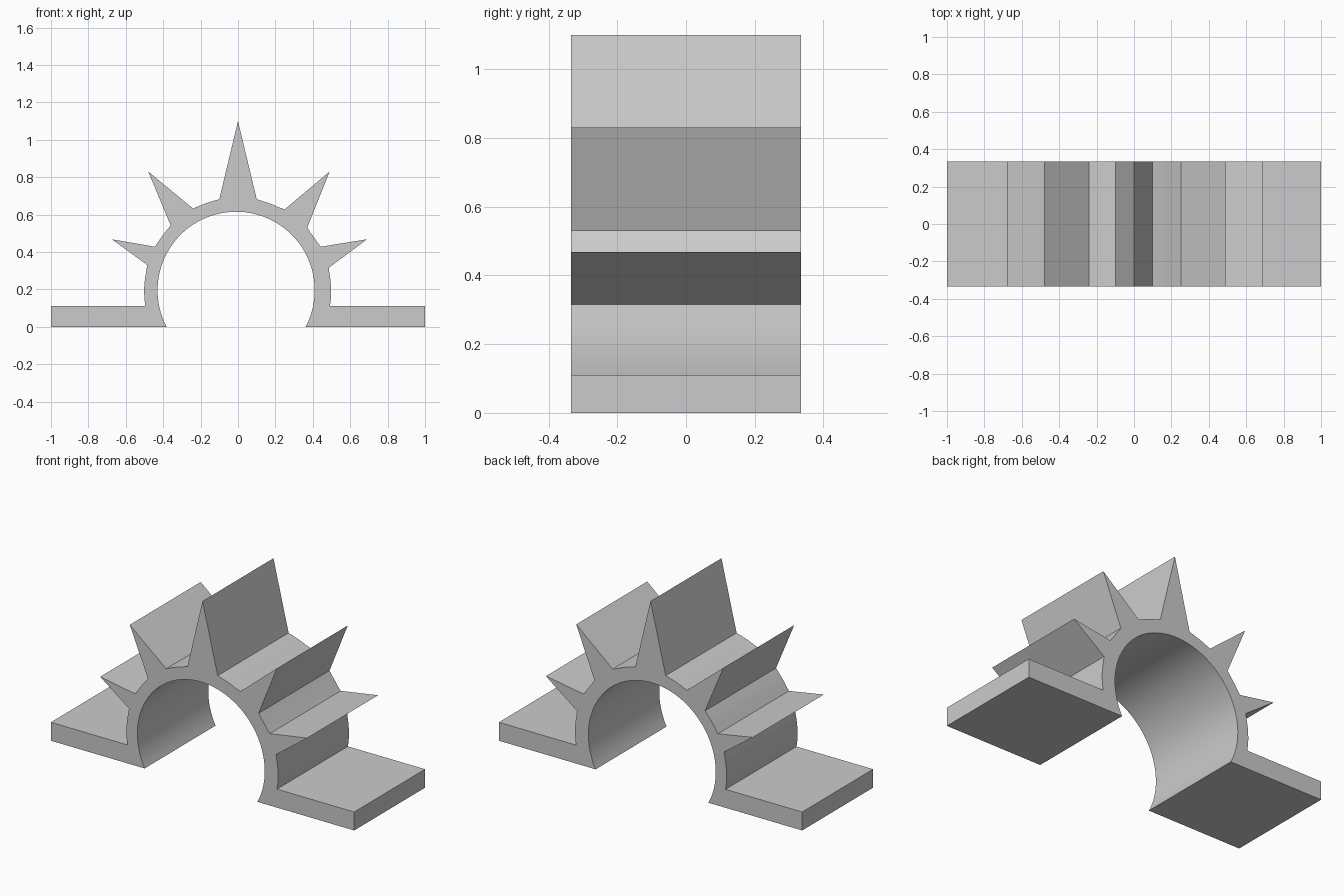
import bpy, bmesh, math
from mathutils import Vector

cube = bpy.data.objects.get("Cube")
if cube:
    bpy.data.objects.remove(cube, do_unlink=True)

DEPTH = 0.668
BASE_HEIGHT = 0.11
OUTER = (Vector((-0.002, 0.19)), 0.5)
INNER = (Vector((-0.01, 0.195)), 0.42)

# Spikes from left to right: foot, tip, foot
SPIKES = [
    ((-0.485, 0.33), (-0.675, 0.468), (-0.445, 0.428)),
    ((-0.36, 0.542), (-0.48, 0.83), (-0.24, 0.632)),
    ((-0.10, 0.682), (0.0, 1.10), (0.10, 0.682)),
    ((0.25, 0.628), (0.49, 0.83), (0.37, 0.53)),
    ((0.443, 0.428), (0.69, 0.468), (0.485, 0.315)),
]


def arc(circle, start, end, step=4):
    """Points along a circle between two outline points, both included."""
    centre, radius = circle
    a, b = (Vector(p) - centre for p in (start, end))
    t0, t1 = math.atan2(a.y, a.x), math.atan2(b.y, b.x)
    # the open side of the arch faces down, so measure angles from there
    t0, t1 = ((t + math.pi / 2) % math.tau - math.pi / 2 for t in (t0, t1))
    n = max(2, round(abs(t1 - t0) / math.radians(step)))
    middle = [centre + radius * Vector((math.cos(t), math.sin(t)))
              for t in (t0 + (t1 - t0) * i / n for i in range(1, n))]
    return [Vector(start), *middle, Vector(end)]


# Outline: left flange, spiked outer arc, right flange, smooth inner arc
outline = [Vector((-1, 0)), Vector((-1, BASE_HEIGHT))]
last = (-0.495, BASE_HEIGHT)
for foot, tip, next_foot in SPIKES:
    outline += arc(OUTER, last, foot) + [Vector(tip)]
    last = next_foot
outline += arc(OUTER, last, (0.491, BASE_HEIGHT))
outline += [Vector((1, BASE_HEIGHT)), Vector((1, 0))]
outline += arc(INNER, (0.362, 0), (-0.382, 0), 3)

# Extrude the outline from front to back
bm = bmesh.new()
front = bm.faces.new([bm.verts.new((p.x, -DEPTH / 2, p.y)) for p in outline])
back = bmesh.ops.extrude_face_region(bm, geom=[front], use_keep_orig=True)
bmesh.ops.translate(bm, vec=(0, DEPTH, 0),
                    verts=[v for v in back["geom"] if isinstance(v, bmesh.types.BMVert)])
bmesh.ops.recalc_face_normals(bm, faces=bm.faces)
mesh = bpy.data.meshes.new("spiked_arch")
bm.to_mesh(mesh)
bm.free()

# Plain grey material
grey = bpy.data.materials.new("light_grey")
grey.use_nodes = True
colour = (0.6, 0.6, 0.6, 1)
grey.diffuse_color = colour
grey.node_tree.nodes["Principled BSDF"].inputs["Base Color"].default_value = colour
mesh.materials.append(grey)

arch = bpy.data.objects.new("spiked_arch", mesh)
bpy.context.collection.objects.link(arch)
bpy.ops.object.select_all(action="DESELECT")
arch.select_set(True)
bpy.context.view_layer.objects.active = arch
bpy.ops.object.shade_smooth_by_angle(angle=math.radians(20))
